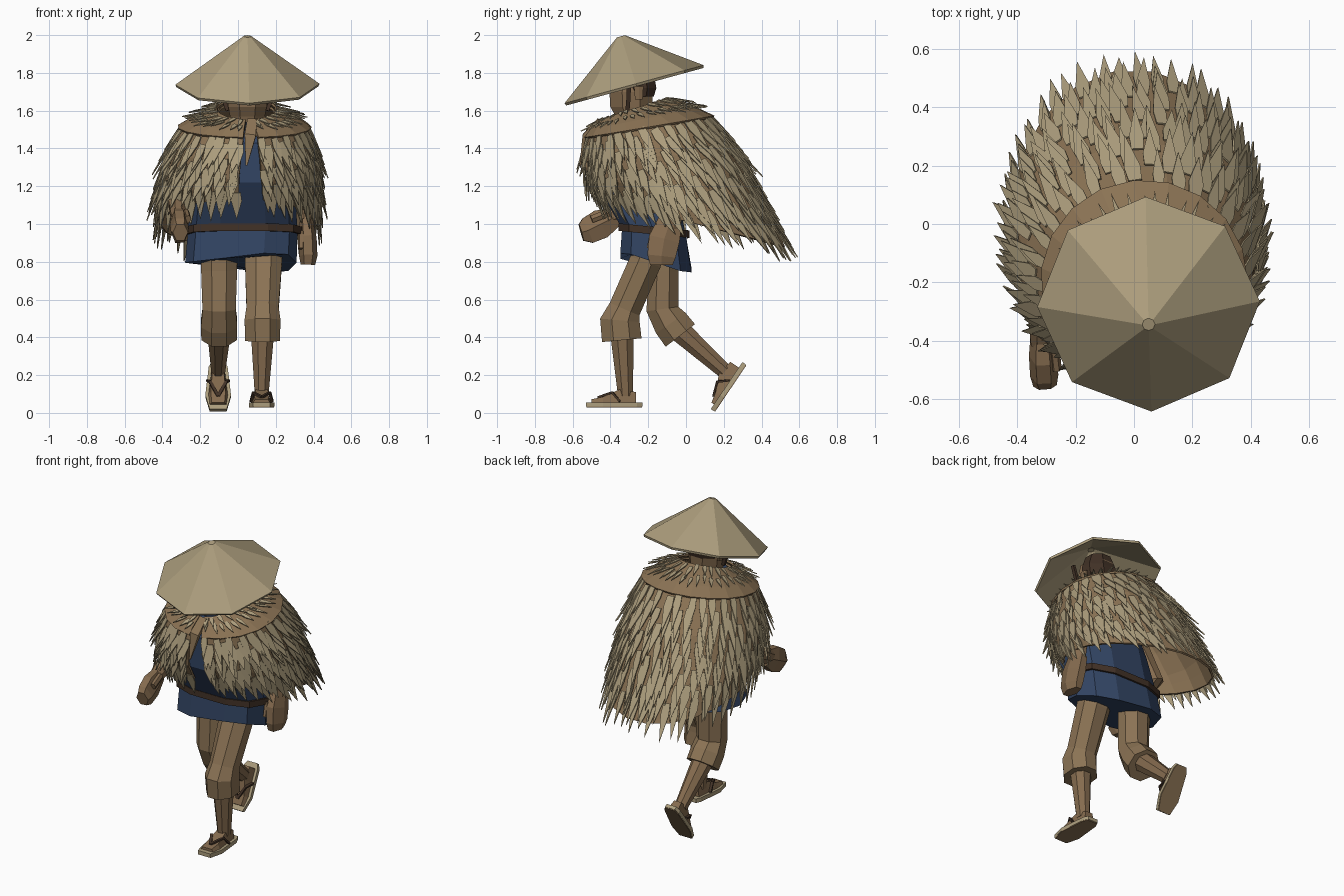
import bpy, bmesh, math, random
from mathutils import Vector, Matrix

if "Cube" in bpy.data.objects:
    bpy.data.objects.remove(bpy.data.objects["Cube"])
random.seed(4)
PI = math.pi
X = Vector((1, 0, 0))


def material(name, rgb):
    m = bpy.data.materials.new(name)
    m.diffuse_color = (*rgb, 1)
    m.use_nodes = True
    m.node_tree.nodes["Principled BSDF"].inputs["Base Color"].default_value = m.diffuse_color
    return m


STRAW = material("straw", (0.415, 0.34, 0.205))
BROWN = material("brown_cloth", (0.26, 0.172, 0.09))
SKIN = material("skin", (0.235, 0.148, 0.078))
DARK = material("dark_brown", (0.055, 0.032, 0.02))
BLUE = material("indigo_cloth", (0.034, 0.062, 0.133))


def finish(name, bm, mat, matrix=None, thick=0, normals=True):
    if normals:
        bmesh.ops.recalc_face_normals(bm, faces=bm.faces)
    if matrix:
        bm.transform(matrix)
    me = bpy.data.meshes.new(name)
    bm.to_mesh(me)
    bm.free()
    me.materials.append(mat)
    ob = bpy.data.objects.new(name, me)
    bpy.context.collection.objects.link(ob)
    if thick:
        s = ob.modifiers.new("thickness", 'SOLIDIFY')
        s.thickness, s.offset = thick, -1
    return ob


def loft(name, rings, mat, matrix=None, caps=True):
    bm = bmesh.new()
    vs = [[bm.verts.new(p) for p in r] for r in rings]
    n = len(vs[0])
    for a, b in zip(vs, vs[1:]):
        for i in range(n):
            j = (i + 1) % n
            bm.faces.new((a[i], a[j], b[j], b[i]))
    if caps:
        bm.faces.new(vs[0])
        bm.faces.new(vs[-1])
    return finish(name, bm, mat, matrix)


def oval(cx, cy, cz, rx, ry, kx=0, ky=0, n=10, power=1.0, turn=0.5):
    """Horizontal ring, squarer for a small power, with optional slopes."""
    pts = []
    for i in range(n):
        a = 2 * PI * (i + turn) / n
        s, c = math.sin(a), math.cos(a)
        x = rx * math.copysign(abs(s) ** power, s)
        y = -ry * math.copysign(abs(c) ** power, c)
        pts.append((cx + x, cy + y, cz + kx * x * c + ky * y))
    return pts


def limb(name, path, mat, n=8):
    """Tube through (x, y, z, half width, half depth) points."""
    P = [Vector(p[:3]) for p in path]
    rings = []
    for i, p in enumerate(path):
        t = (P[min(i + 1, len(P) - 1)] - P[max(i - 1, 0)]).normalized()
        d = t.cross(X).normalized()
        s = d.cross(t)
        k = 1 / math.cos(PI / n)
        rings.append([P[i] + s * p[3] * k * math.sin(2 * PI * (j + .5) / n)
                      + d * p[4] * k * math.cos(2 * PI * (j + .5) / n) for j in range(n)])
    return loft(name, rings, mat)


# Conical hat: outer skin, thin rim and hollow inside
hat_m = Matrix.Translation((0.05, -0.275, 1.74)) @ Matrix.Rotation(math.radians(15.3), 4, 'X')
hat_m = hat_m @ Matrix.Rotation(math.radians(1.5), 4, 'Z')
loft("hat", [oval(0, 0, z, r, r, n=8, turn=0) for z, r in
             ((0.263, 0.022), (0.0, 0.382), (-0.014, 0.376), (0.235, 0.02))], STRAW, hat_m)

# Head, hair, ears and chin strap
loft("head", [oval(0.05, *r, n=8) for r in
              ((-0.26, 1.48, .09, .09), (-0.28, 1.57, .10, .10), (-0.29, 1.62, .11, .12),
               (-0.29, 1.70, .12, .125), (-0.28, 1.82, .10, .11))], SKIN)
loft("hair", [oval(0.05, *r, n=8) for r in
              ((-0.24, 1.675, .11, .075), (-0.24, 1.72, .126, .09), (-0.25, 1.78, .125, .09),
               (-0.27, 1.87, .08, .08))], DARK)
for s in (-1, 1):
    limb("ear", [(0.05 + s * .122, -0.25, 1.66, .012, .02), (0.05 + s * .128, -0.25, 1.73, .012, .025)], SKIN, 6)
    limb("chin_strap", [(0.05 + s * .17, -0.30, 1.78, .008, .011), (0.05 + s * .127, -0.305, 1.66, .01, .011),
                        (0.05 + s * .105, -0.31, 1.60, .01, .011)], DARK, 4)

# Tunic with sloping hem, and belt
loft("tunic", [oval(*r, power=.75) for r in
               ((0.015, -0.16, 0.795, .295, .195, .13, -.19), (0.025, -0.17, 0.96, .29, .175, 0, -.1),
                (0.03, -0.27, 1.22, .27, .22), (0.04, -0.31, 1.43, .25, .19), (0.05, -0.29, 1.54, .13, .13))], BLUE)
loft("belt", [oval(0.03, -0.17, z, .29 + e, .175 + e, 0, -.1, power=.75) for z, e in
              ((0.945, .005), (0.945, .02), (0.985, .02), (0.985, .005))], DARK, caps=False)

# Legs: baggy breeches gathered under the knee, then bare shins
limb("front_breeches", [(.13, -.19, .93, .10, .09), (.135, -.215, .8, .098, .085), (.13, -.325, .55, .085, .085),
                        (.13, -.35, .49, .095, .105), (.13, -.34, .385, .092, .105)], BROWN)
limb("front_shin", [(.13, -.34, .43, .062, .062), (.125, -.32, .09, .036, .04)], SKIN)
limb("back_breeches", [(-.1, -.12, .92, .10, .09), (-.1, -.12, .75, .095, .08), (-.1, -.125, .55, .088, .085),
                       (-.1, -.08, .475, .096, .095), (-.1, -.03, .41, .094, .098)], BROWN)
limb("back_shin", [(-.1, -.04, .44, .062, .06), (-.105, .205, .22, .036, .04)], SKIN)


# Feet in straw sandals with a thin brown sole, drawn flat then placed
def outline(z, s):
    return [(s * x, y * s - .06 * (1 - s), z) for x, y in
            ((-.035, .09), (-.05, .06), (-.068, -.12), (-.045, -.21), (.045, -.21), (.068, -.12), (.05, .06), (.035, .09))]


for name, m in (("front", Matrix.Translation((.125, -.32, .03))),
                ("back", Matrix.Translation((-.105, .27, .18)) @ Matrix.Rotation(math.radians(56), 4, 'X'))):
    loft(name + "_sandal", [outline(.004, 1), outline(.026, 1)], STRAW, m)
    loft(name + "_sandal_sole", [outline(-.001, .98), outline(.006, .98)], BROWN, m)
    foot = [[(-w, y, .024), (w, y, .024), (w * .75, y, h), (-w * .75, y, h)] for y, w, h in
            ((.055, .034, .08), (-.03, .042, .095), (-.12, .052, .055), (-.18, .045, .042))]
    loft(name + "_foot", foot, SKIN, m)
    for s in (-1, 1):
        strap = limb(name + "_sandal_strap", [(s * .056, -.03, .03, .008, .006), (s * .043, -.07, .078, .008, .006),
                                              (0, -.145, .053, .008, .006)], DARK, 4)
        strap.data.transform(m)

# Arms with curled fists and thumbs
limb("right_arm", [(-.24, -.28, 1.4, .07, .07), (-.32, -.2, 1.14, .055, .06), (-.315, -.30, 1.09, .05, .055),
                   (-.315, -.41, 1.03, .038, .045)], SKIN)
limb("right_fist", [(-.315, -.37, 1.04, .034, .05), (-.312, -.45, 1.0, .042, .078), (-.308, -.52, .965, .042, .07),
                    (-.305, -.555, .955, .035, .045)], SKIN, 6)
limb("right_thumb", [(-.275, -.41, 1.06, .016, .02), (-.265, -.50, 1.025, .015, .02)], SKIN, 6)
limb("left_arm", [(.30, -.26, 1.4, .07, .07), (.37, -.06, 1.14, .05, .065), (.365, -.09, .98, .036, .06)], SKIN)
limb("left_fist", [(.362, -.085, 1.01, .034, .065), (.368, -.115, .92, .042, .082), (.372, -.13, .83, .042, .075),
                   (.37, -.13, .785, .033, .06)], SKIN, 6)
limb("left_thumb", [(.335, -.17, .96, .016, .02), (.335, -.19, .87, .015, .018)], SKIN, 6)

# Cape surface: rings of (centre x, half width, front y, front z, back y, back z)
RINGS = ((.045, .15, -.44, 1.54, -.10, 1.65), (.035, .335, -.525, 1.46, .13, 1.57), (.02, .395, -.54, 1.35, .28, 1.37),
         (.005, .425, -.52, 1.24, .41, 1.12), (0, .42, -.46, 1.13, .53, .88))


def raw(u, t):
    """Point at u (0..1 around from the front opening) and t (0 neck .. 4 hem)."""
    i = min(max(int(t), 0), 3)
    cx, hw, fy, fz, by, bz = (a + (b - a) * (t - i) for a, b in zip(RINGS[i], RINGS[i + 1]))
    g0, g1 = .17 + .04 * t, .03 - .01 * t
    a = g0 + u * (2 * PI - g0 - g1)
    k = (1 - math.cos(a)) / 2
    return Vector((cx + hw * math.sin(a), fy + (by - fy) * k, fz + (bz - fz) * k))


def frame(u, t):
    p = raw(u, t)
    down = (raw(u, t + .05) - p) / .05
    around = (raw(u + .005, t) - raw(u - .005, t)) / .01
    return p, down, around, down.cross(around).normalized()


def shell(name, ts, off, thick):
    bm = bmesh.new()
    nu = 18
    rows = []
    for t in ts:
        row = []
        for i in range(nu + 1):
            p, d, a, n = frame(i / nu, t)
            row.append(bm.verts.new(p + n * off))
        rows.append(row)
    for r, q in zip(rows, rows[1:]):
        for i in range(nu):
            bm.faces.new((r[i], q[i], q[i + 1], r[i + 1]))
    return finish(name, bm, BROWN, thick=thick, normals=False)


shell("cape_base", (0, .5, 1, 1.5, 2, 2.5, 3, 3.5, 4), 0, .012)
shell("cape_yoke", (0, .35, .7, 1.04), .02, .012)


# Straw blades: pointed strips laid in overlapping rows
def blades(name, rows, width, fill, length, lift, t_min):
    bm = bmesh.new()
    for r, t0 in enumerate(rows):
        size = sum((raw((i + 1) / 20, t0) - raw(i / 20, t0)).length for i in range(20))
        count = int(size * fill / width)
        for i in range(count):
            u = (i + .5 + .3 * (r % 2) - .15 + random.uniform(-.2, .2)) / count
            p, d, a, n = frame(u, max(t_min, t0 + random.uniform(-.1, .1)))
            L = length(d.length) * random.uniform(.85, 1.15)
            down = d.normalized()
            side = n.cross(down)
            down = (down + side * random.uniform(-.08, .08)).normalized()
            side = n.cross(down)
            w = width / 2 * random.uniform(.8, 1.15)
            pts = [p + down * L * f + side * w * s + n * (lift + h) for f, s, h in
                   ((0, -.8, 0), (.3, -1, .007), (1, 0, .022), (.3, 1, .007), (0, .8, 0))]
            bm.faces.new([bm.verts.new(q) for q in pts])
    return finish(name, bm, STRAW, thick=.006, normals=False)


blades("cape_straw", [1.02 + .36 * i for i in range(8)], .05, .78, lambda s: .09 + .46 * s, .01, 1.001)
blades("yoke_straw", [.03, .38], .024, .66, lambda s: .04 + .3 * s, .026, 0)

# Knotted tie hanging at the cape opening
limb("cape_tie", [(.075, -.46, 1.55, .025, .012), (.065, -.535, 1.47, .03, .012), (.045, -.56, 1.31, .004, .004)], BROWN, 4)
